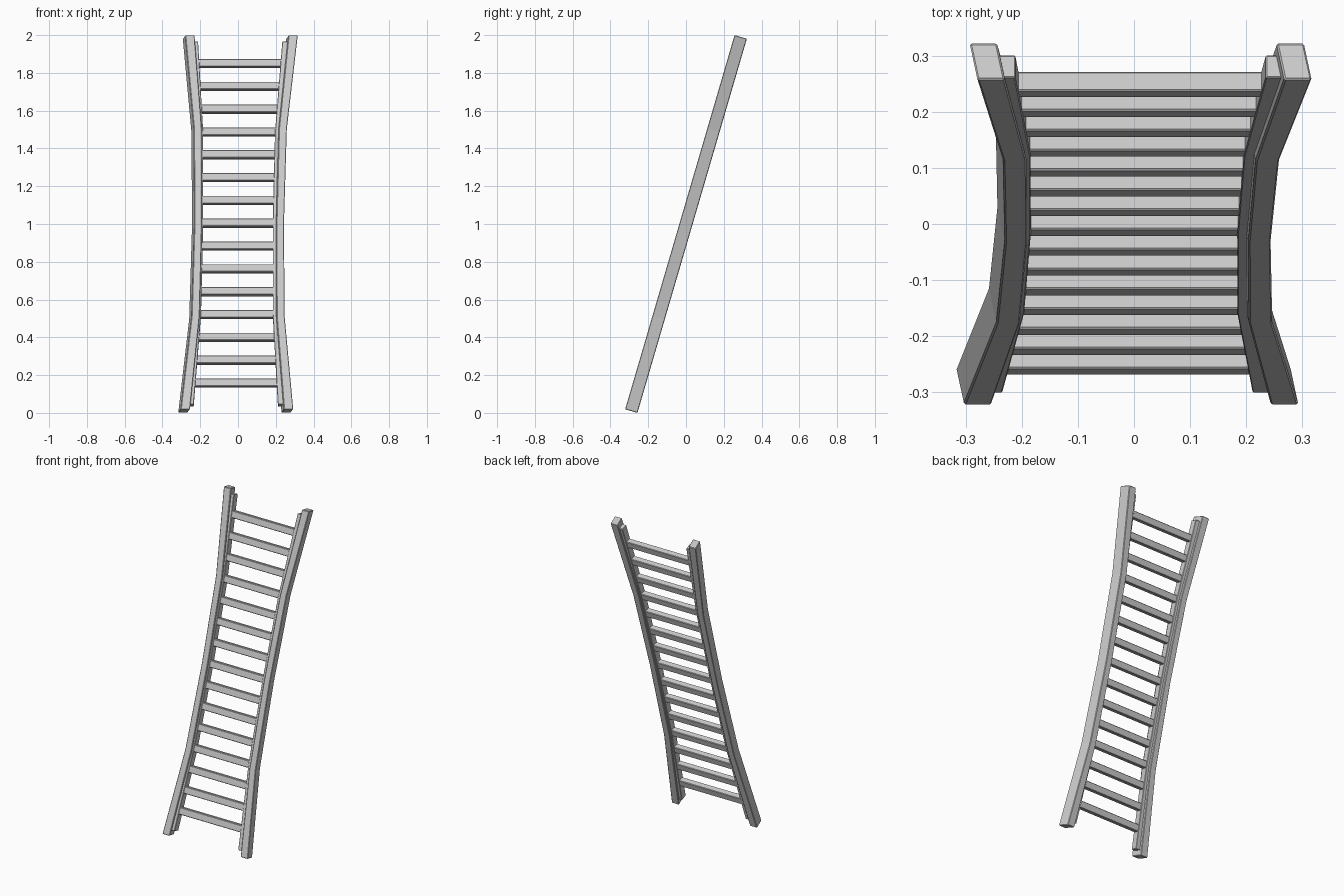
import bpy, bmesh, math
from mathutils import Matrix

if "Cube" in bpy.data.objects:
    bpy.data.objects.remove(bpy.data.objects["Cube"])

TILT = math.radians(16.3)
L = 1.032                      # half length of a rail
LEAN = Matrix.Translation((0, 0, 1)) @ Matrix.Rotation(-TILT, 4, 'X')

# half-widths of the waisted outline at five stations along the ladder
STATIONS = [-1, -0.5, 0, 0.5, 1]
OUTER = [0.298, 0.246, 0.237, 0.246, 0.298]
INNER = [0.249, 0.204, 0.197, 0.204, 0.249]
STRIP = [0.223, 0.190, 0.184, 0.190, 0.223]


def shift(u):
    return 0.012 * u / L       # slight sideways drift towards the top


def lerp(vals, t):
    i = min(3, max(0, int((t + 1) * 2)))
    f = (t + 1) * 2 - i
    return vals[i] * (1 - f) + vals[i + 1] * f


def finish(name, bm, bevel):
    bmesh.ops.recalc_face_normals(bm, faces=bm.faces)
    me = bpy.data.meshes.new(name)
    bm.to_mesh(me)
    bm.free()
    ob = bpy.data.objects.new(name, me)
    bpy.context.collection.objects.link(ob)
    ob.matrix_world = LEAN
    mod = ob.modifiers.new("edge_bevel", 'BEVEL')
    mod.width = bevel
    mod.segments = 1
    mod.limit_method = 'ANGLE'
    mod.angle_limit = math.radians(40)
    return ob


def loft(name, rings, bevel):
    bm = bmesh.new()
    loops = [[bm.verts.new(p) for p in r] for r in rings]
    for a, b in zip(loops, loops[1:]):
        for k in range(4):
            bm.faces.new((a[k], a[(k + 1) % 4], b[(k + 1) % 4], b[k]))
    bm.faces.new(loops[0])
    bm.faces.new(loops[-1])
    return finish(name, bm, bevel)


def bent_beam(name, side, outer, inner, half_len, half_thick, skew, bevel):
    rings = []
    for t, o, i in zip(STATIONS, outer, inner):
        u = t * half_len
        xo, xi = side * o + shift(u), side * i + shift(u)
        rings.append([(xo + skew, -half_thick, u), (xi + skew, -half_thick, u),
                      (xi - skew, half_thick, u), (xo - skew, half_thick, u)])
    return loft(name, rings, bevel)


# side rails with a narrower strip along the inside of each
for side, label in ((-1, "left"), (1, "right")):
    bent_beam(label + "_rail", side, OUTER, INNER, L, 0.034, 0.007, 0.003)
    mid = [(a + b) / 2 for a, b in zip(OUTER, INNER)]
    bent_beam(label + "_inner_strip", side, mid, STRIP, 1.0, 0.021, 0, 0.002)

# fifteen rungs
for n in range(15):
    u = -0.877 + n * 1.762 / 14
    w = lerp(STRIP, u / L) + 0.008
    rings = [[(x + shift(u), -0.018, u - 0.021), (x + shift(u), 0.018, u - 0.021),
              (x + shift(u), 0.018, u + 0.021), (x + shift(u), -0.018, u + 0.021)]
             for x in (-w, w)]
    loft("rung_%02d" % (n + 1), rings, 0.003)
